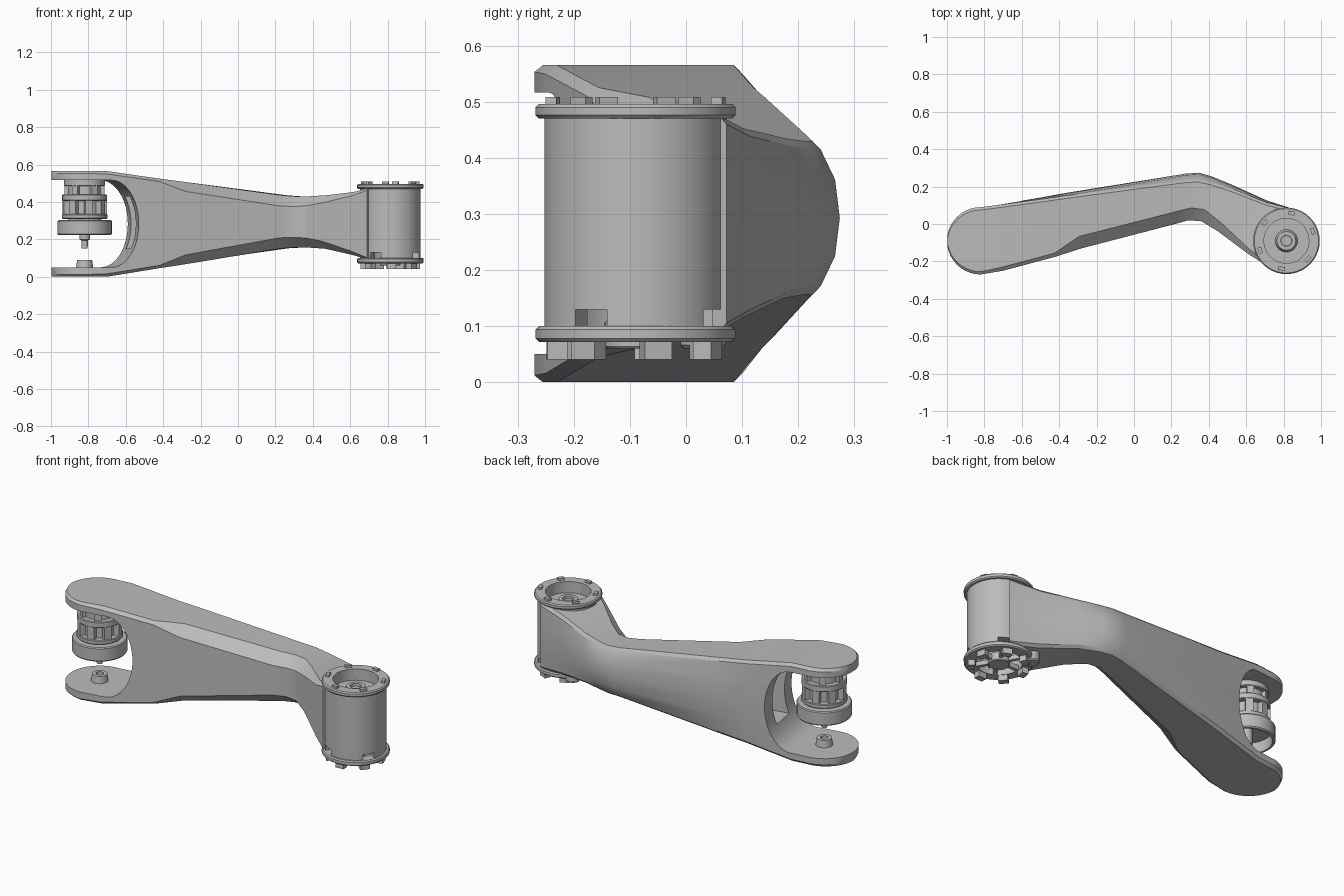
import bpy, bmesh, math
from math import sin, cos, pi, radians
from mathutils import Vector, Matrix

if "Cube" in bpy.data.objects:
    bpy.data.objects.remove(bpy.data.objects["Cube"])

grey = bpy.data.materials.new("light_grey")
grey.use_nodes = True
grey.diffuse_color = (0.5, 0.5, 0.5, 1)
grey.node_tree.nodes["Principled BSDF"].inputs["Base Color"].default_value = (0.5, 0.5, 0.5, 1)

MOTOR = Vector((-0.82, -0.09, 0))
BARREL = Vector((0.815, -0.09, 0))
TILT = radians(10)          # heading of the long half of the arm


def finish(bm, name, matrix=None):
    bmesh.ops.recalc_face_normals(bm, faces=bm.faces)
    if matrix:
        bm.transform(matrix)
    me = bpy.data.meshes.new(name)
    bm.to_mesh(me)
    bm.free()
    me.materials.append(grey)
    ob = bpy.data.objects.new(name, me)
    bpy.context.collection.objects.link(ob)
    return ob


def smooth(ob, angle=28):
    bpy.ops.object.select_all(action='DESELECT')
    ob.select_set(True)
    bpy.context.view_layer.objects.active = ob
    bpy.ops.object.shade_smooth_by_angle(angle=radians(angle))


def lathe(name, centre, profile, steps=40):
    """Spin a closed (radius, height) profile about a vertical axis."""
    bm = bmesh.new()
    vs = [bm.verts.new((r, 0, z)) for r, z in profile]
    es = [bm.edges.new((a, b)) for a, b in zip(vs, vs[1:] + vs[:1])]
    bmesh.ops.spin(bm, geom=vs + es, cent=(0, 0, 0), axis=(0, 0, 1),
                   angle=2 * pi, steps=steps, use_duplicate=False)
    bmesh.ops.remove_doubles(bm, verts=bm.verts, dist=1e-5)
    ob = finish(bm, name, Matrix.Translation(centre))
    smooth(ob)
    return ob


def tube(name, centre, outer, inner, z0, z1, bevel=0.004):
    b = bevel
    return lathe(name, centre, [(inner, z0), (outer - b, z0), (outer, z0 + b),
                                (outer, z1 - b), (outer - b, z1), (inner, z1)])


def box_ring(name, centre, count, radius, size, z, phase=0.0):
    """Repeat one block around a vertical axis, all in one object."""
    bm = bmesh.new()
    for i in range(count):
        m = Matrix.Rotation(phase + 2 * pi * i / count, 4, 'Z')
        m = m @ Matrix.Translation((radius, 0, z)) @ Matrix.Diagonal((*size, 1))
        bmesh.ops.create_cube(bm, size=1, matrix=m)
    return finish(bm, name, Matrix.Translation(centre))


def prism(name, pts, depth, matrix):
    """Extrude an x-z outline along y."""
    bm = bmesh.new()
    face = bm.faces.new([bm.verts.new((x, -depth, z)) for x, z in pts])
    new = bmesh.ops.extrude_face_region(bm, geom=[face])["geom"]
    bmesh.ops.translate(bm, vec=(0, 2 * depth, 0),
                        verts=[v for v in new if isinstance(v, bmesh.types.BMVert)])
    return finish(bm, name, matrix)


def cut(ob, cutter):
    cutter.hide_render = True
    mod = ob.modifiers.new("cut", 'BOOLEAN')
    mod.operation, mod.solver, mod.object = 'DIFFERENCE', 'EXACT', cutter
    bpy.context.view_layer.objects.active = ob
    bpy.ops.object.modifier_apply(modifier=mod.name)
    bpy.data.objects.remove(cutter)


# Arm: lofted sections (front point, back point, bottom, top, front chamfer, back bulge)
stations = []
for i in range(10):
    a = radians(8 + 82 * i / 9)
    x, w = MOTOR.x - 0.18 * cos(a), 0.18 * sin(a)
    stations.append(((x, MOTOR.y - w), (x, MOTOR.y + w), 0, 0.565, 0.015, 0))
stations += [
    ((-0.70, -0.25), (-0.74, 0.10), 0.00, 0.565, 0.02, 0),
    ((-0.42, -0.175), (-0.48, 0.135), 0.045, 0.525, 0.02, 0.01),
    ((-0.28, -0.13), (-0.34, 0.155), 0.065, 0.508, 0.065, 0.015),
    ((0.22, 0.00), (0.27, 0.235), 0.152, 0.435, 0.07, 0.035),
    ((0.29, 0.02), (0.34, 0.24), 0.156, 0.43, 0.07, 0.035),
    ((0.36, 0.015), (0.41, 0.225), 0.156, 0.43, 0.07, 0.03),
    ((0.45, -0.04), (0.52, 0.19), 0.15, 0.435, 0.05, 0.02),
    ((0.61, -0.16), (0.71, 0.115), 0.115, 0.453, 0.025, 0.01),
    ((0.69, -0.21), (0.88, 0.072), 0.09, 0.475, 0.015, 0)]


def section(front, back, z0, z1, cf, bulge):
    f, b = Vector(front), Vector(back)
    width = (b - f).length
    d = (b - f) / width
    c, e = min(cf, width * 0.3), min(0.015, width * 0.3)
    mid, q = (z0 + z1) / 2, (z1 - z0) / 4
    pts = [(c, z0), (0, z0 + c * 0.8), (0, z1 - c * 0.8), (c, z1),
           (width - e, z1), (width, z1 - e), (width + bulge * 0.75, mid + q),
           (width + bulge, mid), (width + bulge * 0.75, mid - q),
           (width, z0 + e), (width - e, z0)]
    return [(*(f + d * t), z) for t, z in pts]


bm = bmesh.new()
rings = [[bm.verts.new(p) for p in section(*s)] for s in stations]
for r, s in zip(rings, rings[1:]):
    for j in range(len(r)):
        k = (j + 1) % len(r)
        bm.faces.new((r[j], r[k], s[k], s[j]))
bm.faces.new(rings[0])
bm.faces.new(rings[-1][::-1])
arm = finish(bm, "arm")

# Rounded fork opening, pocket in its end wall, and clearance for the barrel
heading = Matrix.Translation(MOTOR) @ Matrix.Rotation(TILT, 4, 'Z')
arc = [(0.115 + 0.15 * sin(a), 0.283 - 0.233 * cos(a))
       for a in (pi * i / 24 for i in range(25))]
cut(arm, prism("fork_cutter", [(-0.4, 0.05)] + arc + [(-0.4, 0.516)], 0.6, heading))
cut(arm, prism("pocket_cutter", [(0.1, 0.15), (0.36, 0.15), (0.36, 0.43), (0.1, 0.43)],
               0.075, heading))
cut(arm, lathe("barrel_cutter", BARREL, [(0, -0.1), (0.145, -0.1), (0.145, 0.7), (0, 0.7)]))
smooth(arm, 25)

# Motor hanging under the top fork plate
tube("motor_mount", MOTOR, 0.11, 0.03, 0.485, 0.52)
tube("motor_neck", MOTOR, 0.088, 0.03, 0.435, 0.49)
tube("motor_upper_ring", MOTOR, 0.12, 0.05, 0.405, 0.44)
tube("motor_core", MOTOR, 0.09, 0.02, 0.29, 0.41)
tube("motor_lower_ring", MOTOR, 0.122, 0.05, 0.31, 0.335)
box_ring("motor_lugs", MOTOR, 8, 0.1, (0.035, 0.04, 0.1), 0.36, 0.2)
box_ring("mount_lugs", MOTOR, 6, 0.092, (0.03, 0.035, 0.05), 0.465)
lathe("motor_cup", MOTOR, [(0.02, 0.285), (0.128, 0.285), (0.128, 0.222), (0.14, 0.222),
                           (0.145, 0.228), (0.145, 0.298), (0.14, 0.303), (0.02, 0.303)])
lathe("motor_shaft", MOTOR, [(0, 0.15), (0.016, 0.15), (0.018, 0.195), (0.028, 0.2),
                             (0.028, 0.3), (0, 0.3)], 16)
lathe("pivot_boss", MOTOR, [(0.02, 0.045), (0.046, 0.045), (0.04, 0.09), (0.02, 0.09)], 24)

# Joint barrel with flanges
barrel = lathe("barrel", BARREL, [(0.122, 0.08), (0.162, 0.08), (0.162, 0.48), (0.122, 0.48)], 48)
cut(barrel, box_ring("window_cutter", BARREL, 4, 0.15, (0.1, 0.065, 0.03), 0.115, radians(-30)))
smooth(barrel)
tube("top_flange", BARREL, 0.178, 0.12, 0.47, 0.496, 0.006)
tube("bottom_flange", BARREL, 0.178, 0.12, 0.072, 0.1, 0.006)
box_ring("top_tabs", BARREL, 6, 0.15, (0.02, 0.035, 0.014), 0.501, radians(20))
box_ring("bottom_tabs", BARREL, 7, 0.14, (0.035, 0.05, 0.035), 0.058, radians(15))

# Bearing floor and hub inside the barrel
lathe("bearing_floor", BARREL, [(0.03, 0.4), (0.125, 0.4), (0.125, 0.43), (0.06, 0.43),
                                (0.05, 0.455), (0.03, 0.455)])
lathe("hub_pin", BARREL, [(0, 0.06), (0.028, 0.06), (0.028, 0.44), (0, 0.44)], 16)
tube("lower_hub", BARREL, 0.055, 0.02, 0.06, 0.11)
box_ring("spokes", BARREL, 6, 0.085, (0.09, 0.02, 0.025), 0.085)

# Cable boss under the neck beside the barrel
lathe("neck_boss", Vector((0.70, 0.03, 0)), [(0, 0.06), (0.035, 0.06), (0.04, 0.066),
                                             (0.04, 0.14), (0, 0.14)], 20)
